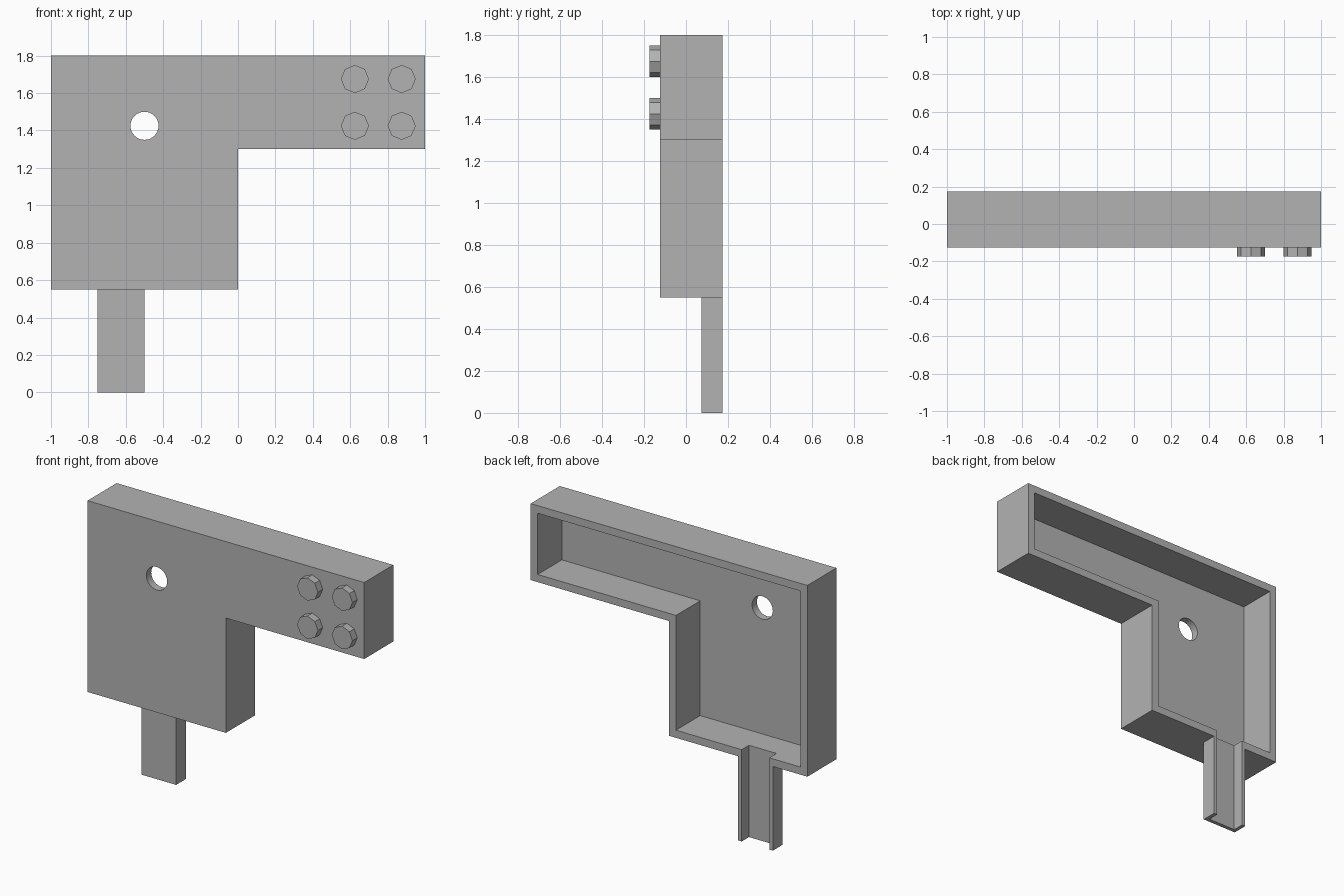
import bpy, bmesh
from math import pi
from mathutils import Matrix

cube = bpy.data.objects.get("Cube")
if cube:
    bpy.data.objects.remove(cube)

grey = bpy.data.materials.new("plain_grey")
grey.use_nodes = True
grey.diffuse_color = (0.45, 0.45, 0.45, 1)
grey.node_tree.nodes["Principled BSDF"].inputs["Base Color"].default_value = grey.diffuse_color

FRONT, BACK, WALL, THIN = -0.125, 0.175, 0.05, 0.025


def finish(name, bm):
    bmesh.ops.recalc_face_normals(bm, faces=bm.faces)
    mesh = bpy.data.meshes.new(name)
    bm.to_mesh(mesh)
    bm.free()
    mesh.materials.append(grey)
    obj = bpy.data.objects.new(name, mesh)
    bpy.context.collection.objects.link(obj)
    return obj


def prism(name, outline, y0, y1):
    """Extrude an (x, z) outline from y0 to y1."""
    bm = bmesh.new()
    face = bm.faces.new([bm.verts.new((x, y0, z)) for x, z in outline])
    new = bmesh.ops.extrude_face_region(bm, geom=[face])["geom"]
    verts = [v for v in new if isinstance(v, bmesh.types.BMVert)]
    bmesh.ops.translate(bm, verts=verts, vec=(0, y1 - y0, 0))
    return finish(name, bm)


def rod(name, x, z, y0, y1, sides, radius=0.075):
    """Cylinder along y with a vertex at the top."""
    bm = bmesh.new()
    place = Matrix.Translation((x, (y0 + y1) / 2, z)) @ Matrix.Rotation(pi / 2, 4, "X")
    bmesh.ops.create_cone(bm, cap_ends=True, segments=sides, radius1=radius,
                          radius2=radius, depth=y1 - y0, matrix=place)
    return finish(name, bm)


def rect(x0, x1, z0, z1):
    return [(x0, z0), (x1, z0), (x1, z1), (x0, z1)]


def angle_outline(inset):
    """L-shaped outline, moved inwards by the wall thickness."""
    low, step, top = 0.55 + inset, 1.3 + inset, 1.8 - inset
    return [(-1 + inset, low), (-inset, low), (-inset, step),
            (1 - inset, step), (1 - inset, top), (-1 + inset, top)]


def cut(target, cutter):
    mod = target.modifiers.new("cut", "BOOLEAN")
    mod.operation = "DIFFERENCE"
    mod.solver = "EXACT"
    mod.object = cutter
    bpy.context.view_layer.update()
    bpy.context.view_layer.objects.active = target
    bpy.ops.object.modifier_apply(modifier=mod.name)
    bpy.data.objects.remove(cutter)


# Hollow L-shaped housing, open at the back
housing = prism("housing", angle_outline(0), FRONT, BACK)
cut(housing, prism("cavity_cutter", angle_outline(WALL), FRONT + WALL, BACK + 0.1))
cut(housing, rod("hole_cutter", -0.5, 1.425, FRONT - 0.1, FRONT + 0.1, 32))

# Slot through the bottom wall, leading into the leg channel
LEG_FRONT = BACK - 0.1
channel = rect(-0.75 + THIN, -0.5 - THIN, 0.5, 0.65)
cut(housing, prism("slot_cutter", channel, LEG_FRONT + THIN, BACK + 0.1))

# Leg: a thin channel open at the back and the bottom
prism("leg_front", rect(-0.75, -0.5, 0, 0.55), LEG_FRONT, LEG_FRONT + THIN)
for side, x in (("right", -0.75), ("left", -0.5 - THIN)):
    prism("leg_wall_" + side, rect(x, x + THIN, 0, 0.55), LEG_FRONT + THIN, BACK)

# Four eight-sided bolt heads on the arm
for row, z in (("lower", 1.425), ("upper", 1.675)):
    for side, x in (("inner", 0.625), ("outer", 0.875)):
        rod(f"bolt_{row}_{side}", x, z, FRONT - 0.05, FRONT, 8)
